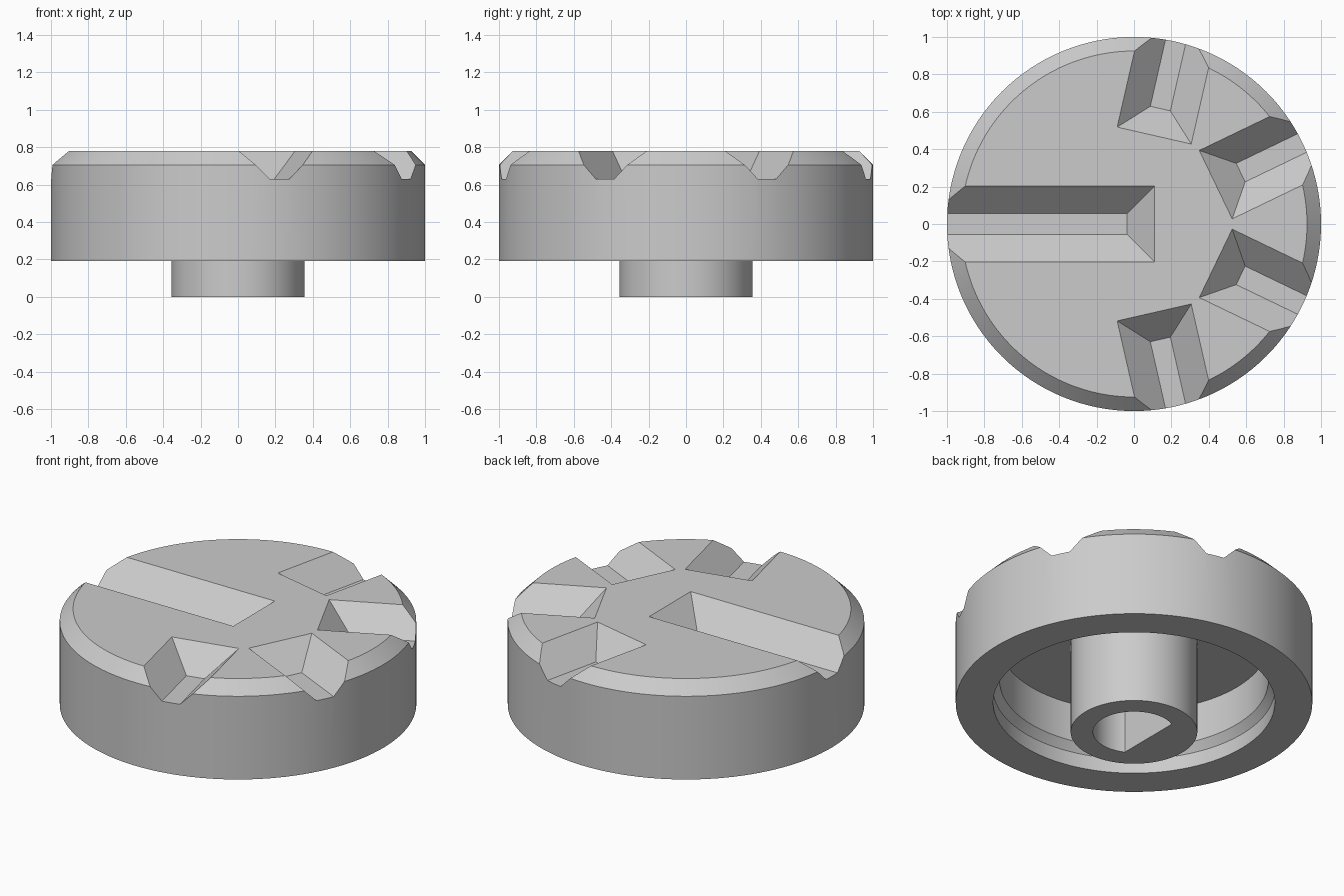
import bpy, bmesh, math
from mathutils import Matrix

cube = bpy.data.objects.get("Cube")
if cube:
    bpy.data.objects.remove(cube, do_unlink=True)

GREY = (0.6, 0.6, 0.6, 1.0)
grey = bpy.data.materials.new("plain grey")
grey.use_nodes = True
grey.diffuse_color = GREY
grey.node_tree.nodes["Principled BSDF"].inputs["Base Color"].default_value = GREY

SEGMENTS = 128
TOP, FLOOR = 0.78, 0.63        # top face and groove floor heights


def add_object(name, bm):
    bmesh.ops.recalc_face_normals(bm, faces=bm.faces)
    mesh = bpy.data.meshes.new(name)
    bm.to_mesh(mesh)
    bm.free()
    mesh.materials.append(grey)
    obj = bpy.data.objects.new(name, mesh)
    bpy.context.collection.objects.link(obj)
    return obj


def lathe(name, profile):
    """Revolve an (r, z) profile whose two ends lie on the axis."""
    bm = bmesh.new()
    verts = [bm.verts.new((r, 0, z)) for r, z in profile]
    edges = [bm.edges.new(pair) for pair in zip(verts, verts[1:])]
    bmesh.ops.spin(bm, geom=verts + edges, cent=(0, 0, 0), axis=(0, 0, 1),
                   angle=math.tau, steps=SEGMENTS, use_merge=True)
    bmesh.ops.remove_doubles(bm, verts=bm.verts, dist=1e-5)
    # Replace the end fans with single flat caps
    for z in (profile[0][1], profile[-1][1]):
        hub = [v for v in bm.verts
               if v.co.xy.length < 1e-4 and abs(v.co.z - z) < 1e-4]
        fan = list({f for v in hub for f in v.link_faces})
        bmesh.ops.dissolve_faces(bm, faces=fan, use_verts=True)
    return add_object(name, bm)


def groove_cutter(inner, angle):
    """Tapered trough running outward from the inner radius."""
    bm = bmesh.new()
    slope = 0.148 / (TOP - FLOOR)
    for z in (FLOOR, TOP + 0.1):
        half = 0.055 + slope * (z - FLOOR)
        start = inner + slope * (TOP - z)
        for x in (start, 1.3):
            for side in (-1, 1):
                bm.verts.new((x, side * half, z))
    bmesh.ops.convex_hull(bm, input=bm.verts)
    bmesh.ops.dissolve_limit(bm, angle_limit=0.01, verts=bm.verts, edges=bm.edges)
    bmesh.ops.transform(bm, matrix=Matrix.Rotation(angle, 4, "Z"), verts=bm.verts)
    return add_object("groove_cutter", bm)


def shaft_cutter(radius, flat_x, bottom, top):
    """D-shaped prism with its flat on the -x side."""
    bm = bmesh.new()
    reach = math.acos(flat_x / radius)
    steps = 64
    angles = [reach * (2 * i / steps - 1) for i in range(steps + 1)]
    face = bm.faces.new([bm.verts.new((radius * math.cos(a), radius * math.sin(a), bottom))
                         for a in angles])
    wall = bmesh.ops.extrude_face_region(bm, geom=[face])
    moved = [g for g in wall["geom"] if isinstance(g, bmesh.types.BMVert)]
    bmesh.ops.translate(bm, vec=(0, 0, top - bottom), verts=moved)
    return add_object("shaft_cutter", bm)


def carve(obj, cutters):
    for cutter in cutters:
        cutter.hide_render = True
        mod = obj.modifiers.new("carve", "BOOLEAN")
        mod.operation = "DIFFERENCE"
        mod.solver = "EXACT"
        mod.object = cutter
    bpy.context.view_layer.update()
    graph = bpy.context.evaluated_depsgraph_get()
    carved = bpy.data.meshes.new_from_object(obj.evaluated_get(graph))
    obj.modifiers.clear()
    obj.data = carved
    for cutter in cutters:
        bpy.data.objects.remove(cutter, do_unlink=True)


# Cap: chamfered drum, hollow underneath with a narrowing inner wall
body = lathe("knob_body", [
    (0, TOP), (0.925, TOP), (1, 0.705), (1, 0.19), (0.79, 0.19),
    (0.79, 0.28), (0.753, 0.33), (0.753, 0.57), (0, 0.57)])

# One long pointer groove and four short grip grooves
step = math.tau / 7
cutters = [groove_cutter(-0.11, math.pi)]
cutters += [groove_cutter(0.485, k * step) for k in (-1.5, -0.5, 0.5, 1.5)]
carve(body, cutters)

# Stem with a D-shaped shaft socket
stem = lathe("stem", [(0, 0.6), (0.355, 0.6), (0.355, 0), (0, 0)])
carve(stem, [shaft_cutter(0.23, -0.105, -0.1, 0.5)])

# Smooth round walls, sharp corners
bpy.ops.object.select_all(action="DESELECT")
for obj in (body, stem):
    obj.select_set(True)
bpy.context.view_layer.objects.active = body
bpy.ops.object.shade_smooth_by_angle(angle=math.radians(25))
